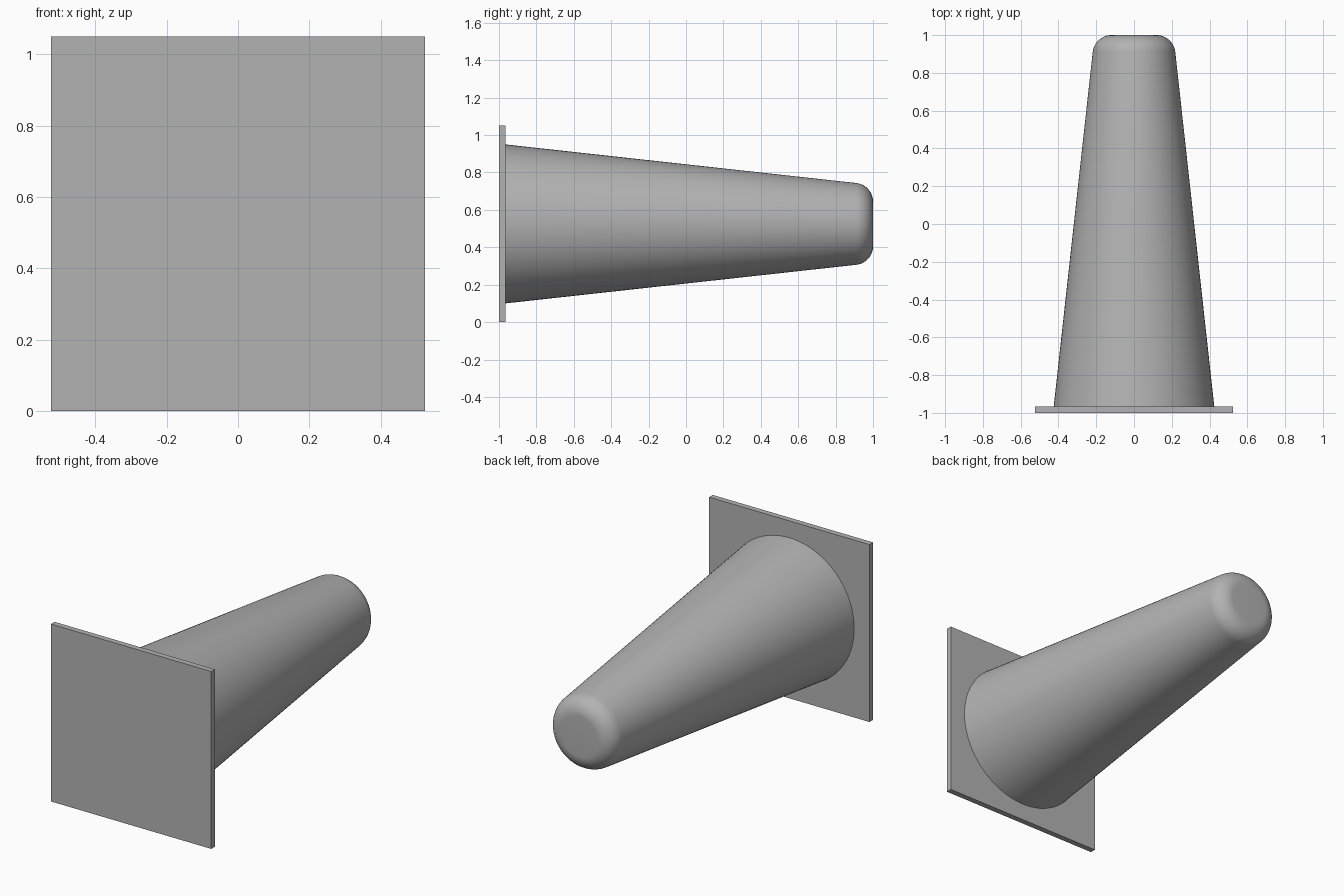
import bpy, bmesh, math
from mathutils import Matrix, Vector

cube = bpy.data.objects.get("Cube")
if cube:
    bpy.data.objects.remove(cube, do_unlink=True)

SIDE, THICK, CENTRE = 1.05, 0.034, 0.525
BOTTOM_R, SLOPE, FILLET = 0.425, 0.11, 0.1
SEGMENTS, STEPS = 96, 12

grey = bpy.data.materials.new("plain grey")
grey.use_nodes = True
colour = (0.45, 0.45, 0.45, 1)
grey.diffuse_color = colour
grey.node_tree.nodes["Principled BSDF"].inputs["Base Color"].default_value = colour


def add_object(name, bm):
    bmesh.ops.recalc_face_normals(bm, faces=bm.faces)
    mesh = bpy.data.meshes.new(name)
    bm.to_mesh(mesh)
    bm.free()
    mesh.materials.append(grey)
    obj = bpy.data.objects.new(name, mesh)
    bpy.context.collection.objects.link(obj)
    return obj


# Square base plate, standing upright
bm = bmesh.new()
bmesh.ops.create_cube(bm, size=1)
bmesh.ops.scale(bm, vec=(SIDE, THICK, SIDE), verts=bm.verts)
bmesh.ops.translate(bm, vec=(0, -1 + THICK / 2, CENTRE), verts=bm.verts)
add_object("base_plate", bm)

# Tapered body: straight wall, rounded rim and flat tip, spun about y
start = -1 + THICK
tilt = math.atan(SLOPE)
arc_y = 1 - FILLET
arc_r = BOTTOM_R - SLOPE * (arc_y - start) - FILLET / math.cos(tilt)
profile = [(BOTTOM_R, start)]
for i in range(STEPS + 1):
    a = tilt + (math.pi / 2 - tilt) * i / STEPS
    profile.append((arc_r + FILLET * math.cos(a), arc_y + FILLET * math.sin(a)))

bm = bmesh.new()
verts = [bm.verts.new((r, y, CENTRE)) for r, y in profile]
edges = [bm.edges.new(pair) for pair in zip(verts, verts[1:])]
bmesh.ops.spin(bm, geom=verts + edges, cent=(0, 0, CENTRE), axis=(0, 1, 0),
               angle=math.tau, steps=SEGMENTS, use_duplicate=False)
bmesh.ops.remove_doubles(bm, verts=bm.verts, dist=0.0001)
tip = [e for e in bm.edges if e.is_boundary and e.verts[0].co.y > 0]
bmesh.ops.contextual_create(bm, geom=tip)
body = add_object("cone_body", bm)

bpy.ops.object.select_all(action="DESELECT")
body.select_set(True)
bpy.context.view_layer.objects.active = body
bpy.ops.object.shade_smooth_by_angle(angle=math.radians(30))
